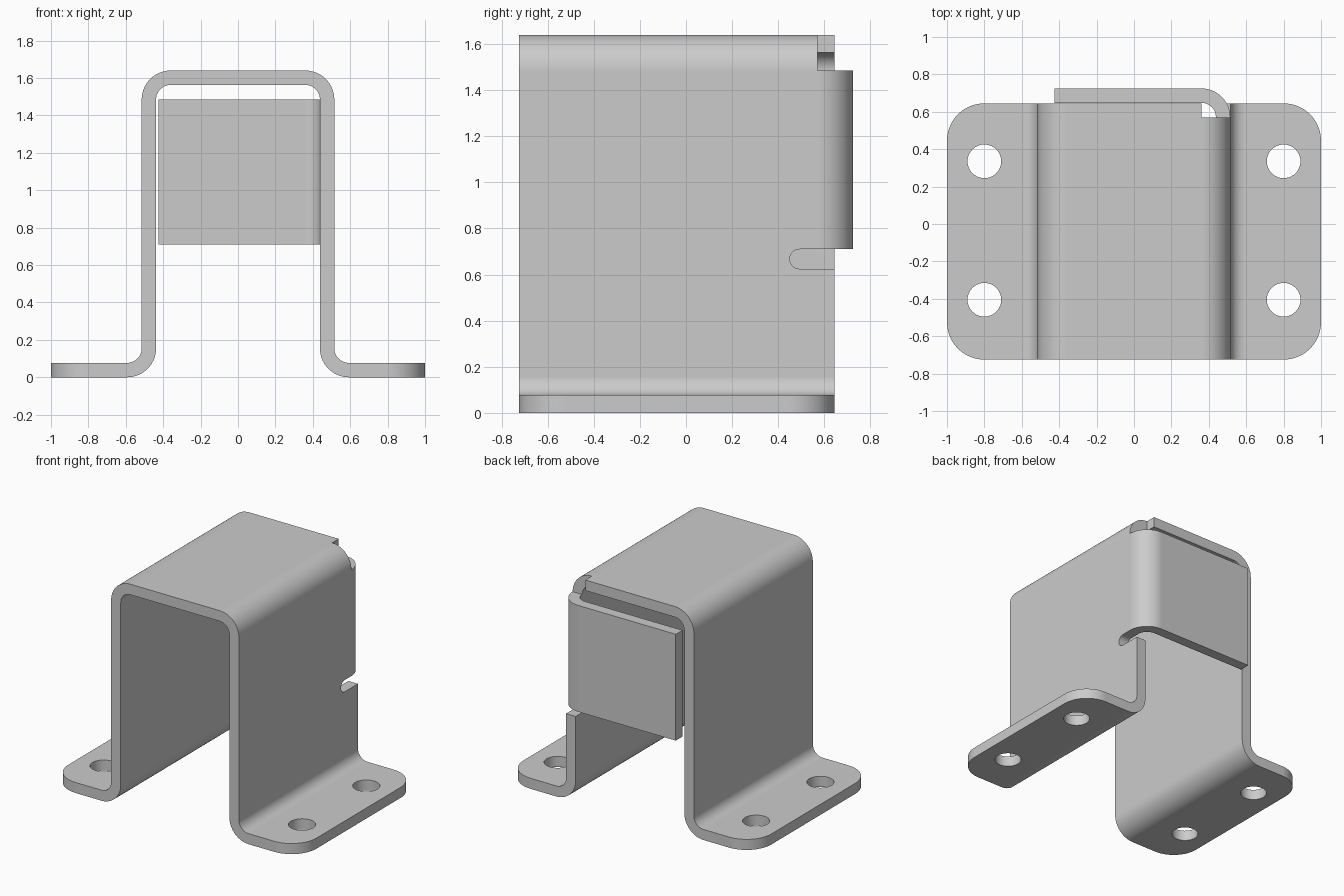
import bpy, bmesh
from math import sin, cos, radians, pi

cube = bpy.data.objects.get("Cube")
if cube:
    bpy.data.objects.remove(cube, do_unlink=True)

steel = bpy.data.materials.new("plain grey steel")
steel.use_nodes = True
grey = (0.6, 0.6, 0.6, 1)
steel.diffuse_color = grey
steel.node_tree.nodes["Principled BSDF"].inputs["Base Color"].default_value = grey

T = 0.077              # sheet thickness
RO = 0.155             # outer bend radius
RI = RO - T            # inner bend radius
WALL = 0.515           # outside of the side walls
TOP = 1.64
FRONT, BACK = -0.725, 0.645
BX, BY, BZ = WALL - RO, 0.57, TOP - RO   # bend centres of roof and tab
SLOT_LOW, SLOT_HIGH = 0.625, 0.71


def arc(cx, cy, r, start, end, n=14):
    angles = [radians(start + (end - start) * i / n) for i in range(n + 1)]
    return [(cx + r * cos(a), cy + r * sin(a)) for a in angles]


def prism(name, points, axis, lo, hi):
    """Extrude a 2D outline along an axis."""
    place = {"X": lambda p, d: (d, p[0], p[1]),
             "Y": lambda p, d: (p[0], d, p[1]),
             "Z": lambda p, d: (p[0], p[1], d)}[axis]
    bm = bmesh.new()
    face = bm.faces.new([bm.verts.new(place(p, lo)) for p in points])
    grown = bmesh.ops.extrude_face_region(bm, geom=[face])["geom"]
    shift = place((0, 0), hi - lo)
    bmesh.ops.translate(bm, vec=shift,
                        verts=[v for v in grown if isinstance(v, bmesh.types.BMVert)])
    bmesh.ops.recalc_face_normals(bm, faces=bm.faces)
    mesh = bpy.data.meshes.new(name)
    bm.to_mesh(mesh)
    bm.free()
    mesh.materials.append(steel)
    obj = bpy.data.objects.new(name, mesh)
    bpy.context.collection.objects.link(obj)
    return obj


def rectangle(x0, x1, y0, y1):
    return [(x0, y0), (x1, y0), (x1, y1), (x0, y1)]


def select(obj):
    bpy.ops.object.select_all(action="DESELECT")
    obj.select_set(True)
    bpy.context.view_layer.objects.active = obj


def combine(target, tool, operation):
    mod = target.modifiers.new("combine", "BOOLEAN")
    mod.operation = operation
    mod.solver = "EXACT"
    mod.object = tool
    select(target)
    bpy.ops.object.modifier_apply(modifier=mod.name)
    bpy.data.objects.remove(tool, do_unlink=True)


# Bent channel with two flanges, drawn as one half and mirrored
foot_x = WALL + RI
outside = [(1.1, T)] + arc(foot_x, RO, RI, 270, 180) + arc(BX, BZ, RO, 0, 90)
inside = [(1.1, 0)] + arc(foot_x, RO, RO, 270, 180) + arc(BX, BZ, RI, 0, 90)


def mirrored(points):
    return [(-x, z) for x, z in reversed(points)]


outline = outside + mirrored(outside) + list(reversed(mirrored(inside))) + inside[::-1]
bracket = prism("bracket", outline, "Y", -1, 1)

# Trim to a plan with rounded flange corners
R = 0.2
plan = (arc(1 - R, BACK - R, R, 0, 90) + arc(R - 1, BACK - R, R, 90, 180)
        + arc(R - 1, FRONT + R, R, 180, 270) + arc(1 - R, FRONT + R, R, 270, 360))
combine(bracket, prism("plan_trim", plan, "Z", -1, 3), "INTERSECT")

# Bolt holes
for x in (-0.8, 0.8):
    for y in (-0.405, 0.335):
        ring = arc(x, y, 0.09, 0, 360, 40)[:-1]
        combine(bracket, prism("hole_cutter", ring, "Z", -0.2, 0.3), "DIFFERENCE")

# Relief slot with a round end, and the corner relief above it
slot_r = (SLOT_HIGH - SLOT_LOW) / 2
slot = [(1, SLOT_LOW), (1, SLOT_HIGH)] + arc(0.45 + slot_r, SLOT_LOW + slot_r, slot_r, 90, 270)
combine(bracket, prism("slot_cutter", slot, "X", 0.3, 0.8), "DIFFERENCE")
corner = rectangle(BX, 0.8, BY, 1)
combine(bracket, prism("corner_cutter", corner, "Z", SLOT_HIGH - slot_r, 2), "DIFFERENCE")

# Back tab folded round from the side wall
tab = arc(BX, BY, RO, 0, 90) + [(-0.425, BY + RO), (-0.425, BY + RI)] + arc(BX, BY, RI, 90, 0)
combine(bracket, prism("back_tab", tab, "Z", SLOT_HIGH, BZ), "UNION")

# Smooth bends, crisp edges
select(bracket)
bpy.ops.object.shade_smooth_by_angle(angle=radians(30))
weighted = bracket.modifiers.new("even shading", "WEIGHTED_NORMAL")
weighted.keep_sharp = True
